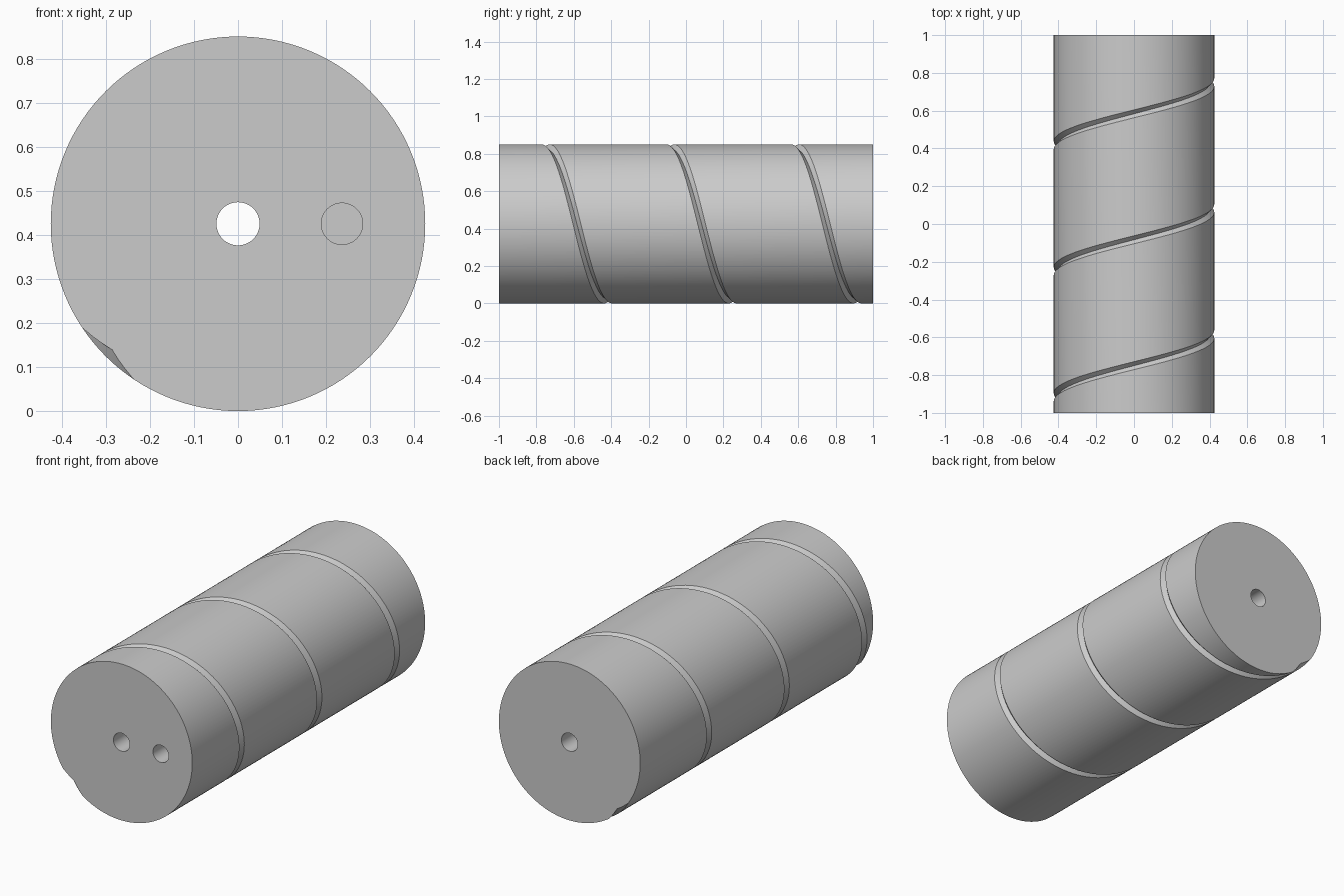
import bpy, bmesh, math

cube = bpy.data.objects.get("Cube")
if cube:
    bpy.data.objects.remove(cube, do_unlink=True)

R = 0.425            # roller radius, also the axis height
SEGS = 128
TURNS = 3
PITCH = 2 / TURNS
GROOVE_HALF, GROOVE_DEPTH = 0.021, 0.021

grey = bpy.data.materials.new("plain grey")
grey.use_nodes = True
colour = (0.6, 0.6, 0.6, 1)
grey.diffuse_color = colour
grey.node_tree.nodes["Principled BSDF"].inputs["Base Color"].default_value = colour


def rod(name, radius, x, y0, y1, segs):
    """Cylinder lying along y at axis height."""
    bpy.ops.mesh.primitive_cylinder_add(
        vertices=segs, radius=radius, depth=y1 - y0,
        location=(x, (y0 + y1) / 2, R), rotation=(math.pi / 2, 0, 0))
    obj = bpy.context.object
    obj.name = name
    return obj


def helix_cutter(name):
    """Triangular section swept along a helix, overrunning both ends."""
    bm = bmesh.new()
    rise = 0.01
    flare = GROOVE_HALF * (GROOVE_DEPTH + rise) / GROOVE_DEPTH
    section = [(R - GROOVE_DEPTH, 0), (R + rise, -flare), (R + rise, flare)]
    extra = SEGS // 6
    rings = []
    for i in range(-extra, TURNS * SEGS + extra + 1):
        turn = (i + 0.5) / SEGS
        a = 2 * math.pi * (turn - 1 / 8)
        y = -1 + turn * PITCH
        rings.append([bm.verts.new((-r * math.cos(a), y + d, R + r * math.sin(a)))
                      for r, d in section])
    for p, q in zip(rings, rings[1:]):
        for k in range(3):
            j = (k + 1) % 3
            bm.faces.new((p[k], p[j], q[j], q[k]))
    bm.faces.new(rings[0])
    bm.faces.new(rings[-1])
    bmesh.ops.triangulate(bm, faces=bm.faces)
    bmesh.ops.recalc_face_normals(bm, faces=bm.faces)
    mesh = bpy.data.meshes.new(name)
    bm.to_mesh(mesh)
    bm.free()
    obj = bpy.data.objects.new(name, mesh)
    bpy.context.collection.objects.link(obj)
    return obj


# Roller body
body = rod("grooved_roller", R, 0, -1, 1, SEGS)
body.data.materials.append(grey)

# Spiral groove, through bore and blind drive hole
cutters = [
    helix_cutter("groove_cutter"),
    rod("bore_cutter", 0.049, 0, -1.1, 1.1, 48),
    rod("drive_hole_cutter", 0.047, 0.236, -1.1, -0.7, 48),
]
bpy.ops.object.select_all(action="DESELECT")
body.select_set(True)
bpy.context.view_layer.objects.active = body
for cutter in cutters:
    cutter.hide_render = True
    cutter.data.materials.append(grey)
    mod = body.modifiers.new(cutter.name, "BOOLEAN")
    mod.operation = "DIFFERENCE"
    mod.solver = "EXACT"
    mod.object = cutter
    bpy.ops.object.modifier_apply(modifier=mod.name)
for cutter in cutters:
    bpy.data.objects.remove(cutter, do_unlink=True)

bpy.ops.object.shade_smooth_by_angle(angle=math.radians(30))
